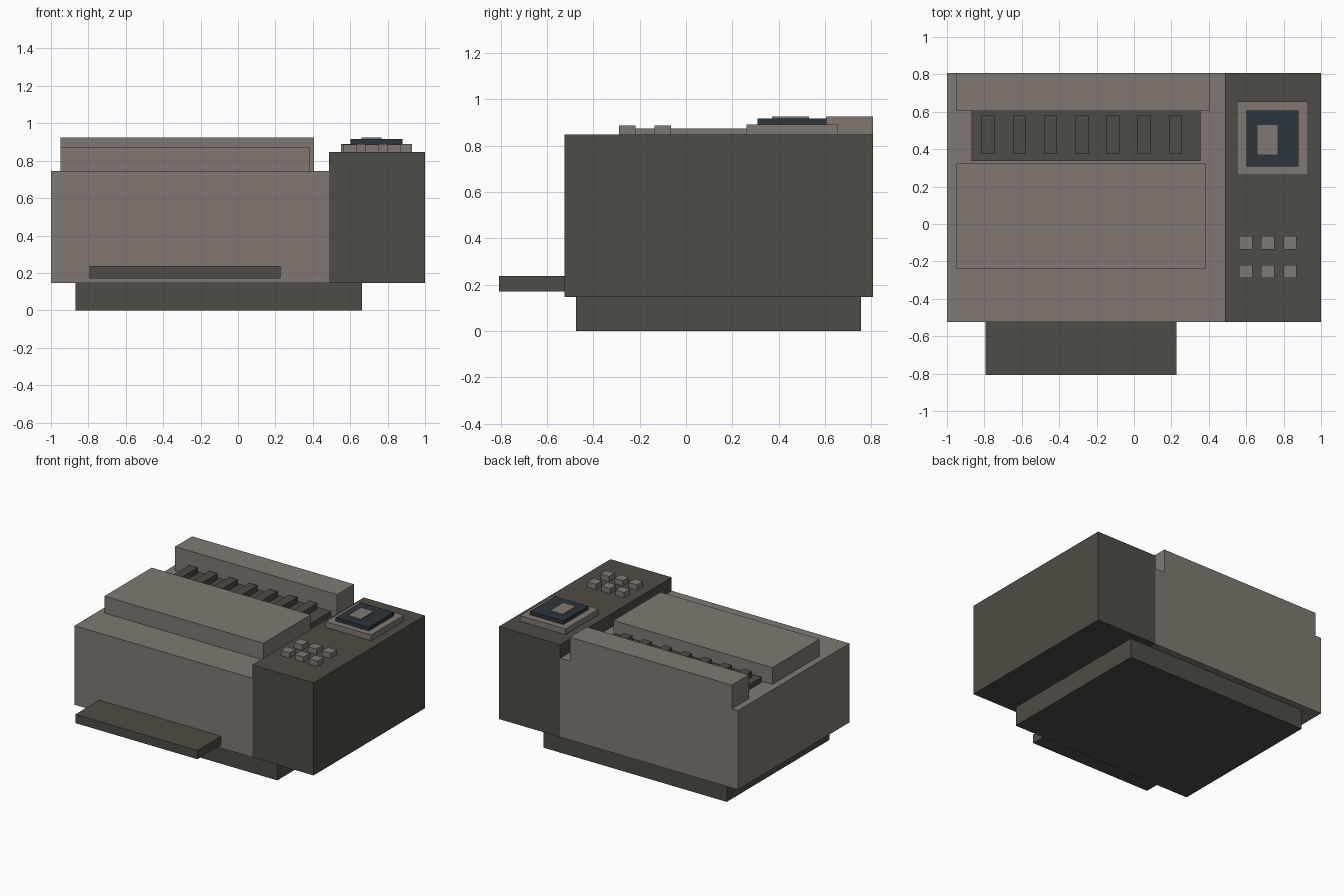
import bpy

default = bpy.data.objects.get("Cube")
if default:
    bpy.data.objects.remove(default, do_unlink=True)


def material(name, rgb):
    mat = bpy.data.materials.new(name)
    mat.use_nodes = True
    color = (*rgb, 1)
    mat.diffuse_color = color
    bsdf = next(n for n in mat.node_tree.nodes if n.type == 'BSDF_PRINCIPLED')
    bsdf.inputs["Base Color"].default_value = color
    return mat


light = material("warm grey", (0.22, 0.19, 0.167))
dark = material("dark olive grey", (0.078, 0.072, 0.058))
navy = material("dark slate blue", (0.025, 0.035, 0.046))


def box(name, x, y, z, mat):
    """Box spanning the given (low, high) range on each axis."""
    spans = (x, y, z)
    bpy.ops.mesh.primitive_cube_add(size=1, location=[(a + b) / 2 for a, b in spans])
    obj = bpy.context.object
    obj.name = obj.data.name = name
    obj.scale = [b - a for a, b in spans]
    bpy.ops.object.transform_apply(location=False, rotation=False, scale=True)
    obj.data.materials.append(mat)
    return obj


# Shared heights and depths
FRONT, BACK = -0.525, 0.808
UNDERSIDE, DECK, PANEL_TOP = 0.147, 0.745, 0.847

# Main housing, base and control column
box("base", (-0.87, 0.662), (-0.475, 0.755), (0, UNDERSIDE), dark)
box("body", (-1, 0.487), (FRONT, BACK), (UNDERSIDE, DECK), light)
box("control_column", (0.487, 1), (FRONT, BACK), (UNDERSIDE, PANEL_TOP), dark)
box("output_tray", (-0.795, 0.226), (-0.808, FRONT), (0.171, 0.237), dark)

# Raised covers on the deck
box("front_cover", (-0.95, 0.381), (-0.24, 0.324), (DECK, 0.873), light)
box("rear_cover", (-0.95, 0.406), (0.605, BACK), (DECK, 0.925), light)

# Feed bed with a row of ribs
BED_TOP = 0.785
box("feed_bed", (-0.87, 0.355), (0.338, 0.605), (DECK, BED_TOP), dark)
for i in range(7):
    cx = -0.78 + i * 0.167
    box(f"feed_rib_{i + 1}", (cx - 0.035, cx + 0.035), (0.375, 0.58), (BED_TOP, 0.83), dark)

# Display stack
box("display_bezel", (0.55, 0.93), (0.262, 0.655), (PANEL_TOP, 0.89), light)
box("display_screen", (0.602, 0.88), (0.308, 0.606), (0.89, 0.917), navy)
box("display_tile", (0.66, 0.767), (0.372, 0.53), (0.917, 0.925), light)

# Keypad, two rows of three
for row, cy in enumerate((-0.1, -0.254)):
    for col in range(3):
        cx = 0.598 + col * 0.118
        box(f"key_{row + 1}_{col + 1}", (cx - 0.036, cx + 0.036),
            (cy - 0.036, cy + 0.036), (PANEL_TOP, 0.887), light)
